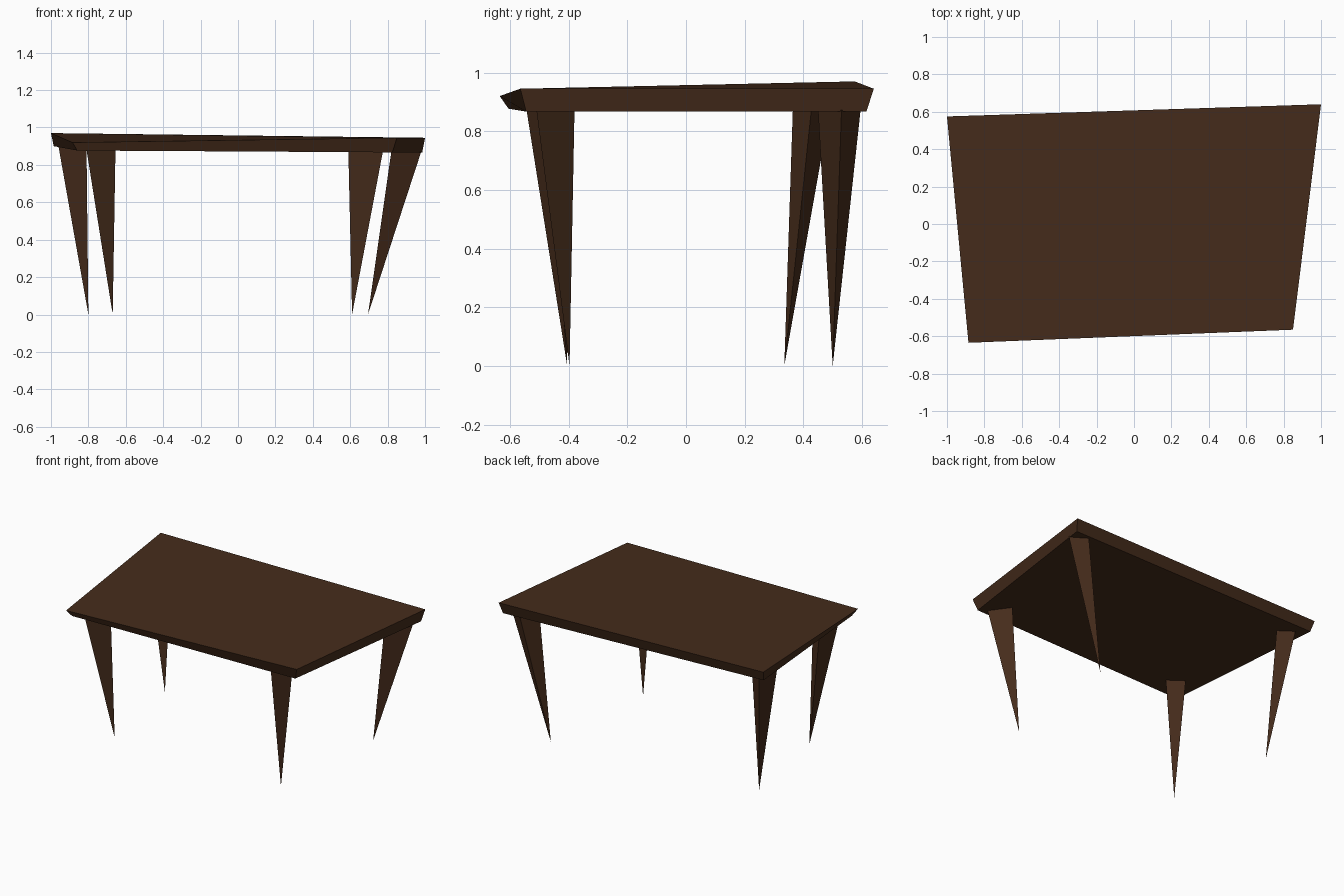
import bpy, bmesh

if "Cube" in bpy.data.objects:
    bpy.data.objects.remove(bpy.data.objects["Cube"])

wood = bpy.data.materials.new("dark_wood")
wood.diffuse_color = (0.06, 0.025, 0.011, 1)
wood.use_nodes = True
wood.node_tree.nodes["Principled BSDF"].inputs["Base Color"].default_value = wood.diffuse_color


def build(name, make):
    bm = bmesh.new()
    make(bm)
    bmesh.ops.recalc_face_normals(bm, faces=bm.faces[:])
    mesh = bpy.data.meshes.new(name)
    bm.to_mesh(mesh)
    bm.free()
    mesh.materials.append(wood)
    obj = bpy.data.objects.new(name, mesh)
    bpy.context.collection.objects.link(obj)
    return obj


def slab(upper, lower):
    # crooked board: two four-point outlines joined by a rim
    def make(bm):
        u = [bm.verts.new(p) for p in upper]
        l = [bm.verts.new(p) for p in lower]
        bm.faces.new(u)
        bm.faces.new(l[::-1])
        for i in range(len(u)):
            j = (i + 1) % len(u)
            bm.faces.new((u[i], l[i], l[j], u[j]))
    return make


def spike(profile, z, tip):
    # three-sided leg tapering down to a point
    def make(bm):
        ring = [bm.verts.new((x, y, z)) for x, y in profile]
        end = bm.verts.new((*tip, 0))
        bm.faces.new(ring)
        for i in range(len(ring)):
            bm.faces.new((ring[i], end, ring[(i + 1) % len(ring)]))
    return make


# table top, slightly skewed, narrower underneath
build("table_top", slab(
    [(-1, .575, .97), (-.885, -.635, .92), (.85, -.565, .945), (1, .64, .945)],
    [(-.985, .55, .90), (-.86, -.605, .877), (.825, -.545, .867), (.985, .615, .867)]))

# legs, each with its own lean
legs = {
    "front_left_leg": ([(-.81, -.545), (-.655, -.47), (-.76, -.40)], .882, (-.67, -.405)),
    "front_right_leg": ([(.59, -.485), (.775, -.51), (.68, -.38)], .874, (.61, -.397)),
    "back_right_leg": ([(.82, .45), (.98, .53), (.87, .595)], .872, (.695, .50)),
    "back_left_leg": ([(-.96, .365), (-.81, .43), (-.91, .495)], .90, (-.80, .335)),
}
for name, (profile, z, tip) in legs.items():
    build(name, spike(profile, z, tip))
